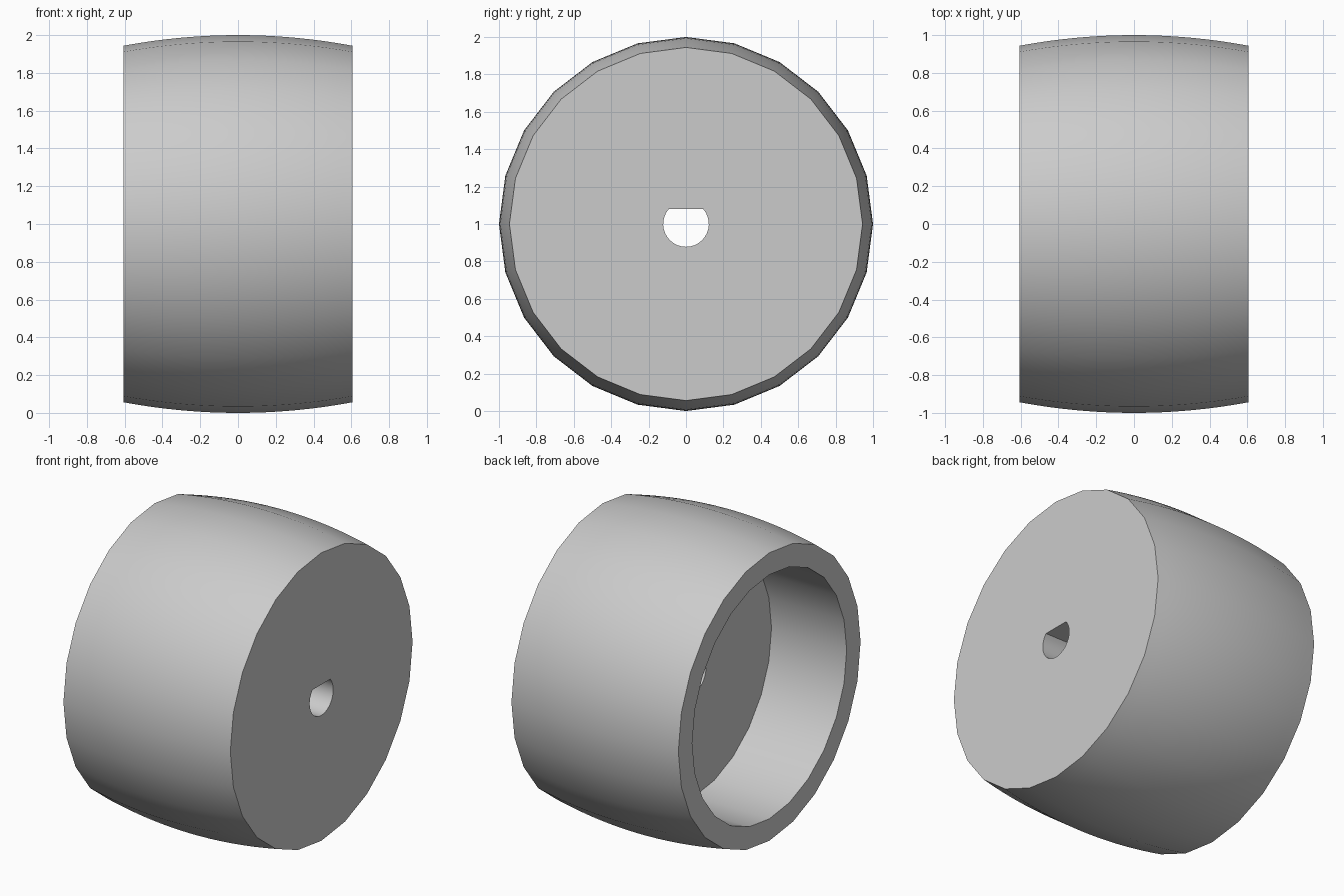
import bpy
import bmesh
from math import sin, cos, pi, asin, radians
from mathutils import Vector

default = bpy.data.objects.get("Cube")
if default:
    bpy.data.objects.remove(default, do_unlink=True)

SIDES = 24
HALF_WIDTH = 0.605
CROWN_RADIUS, EDGE_RADIUS = 1.0, 0.944
BORE_RADIUS = 0.8
FLOOR_X = -0.06
SHAFT_RADIUS, SHAFT_FLAT = 0.122, 0.08

grey = bpy.data.materials.new("light_grey")
grey.use_nodes = True
colour = (0.6, 0.6, 0.6, 1)
grey.diffuse_color = colour
grey.node_tree.nodes["Principled BSDF"].inputs["Base Color"].default_value = colour


def ring(x, radius):
    """Points of a circle around the wheel axis."""
    angles = [2 * pi * i / SIDES for i in range(SIDES)]
    return [Vector((x, radius * cos(a), 1 + radius * sin(a))) for a in angles]


def loft(name, rings):
    """Skin a row of point rings and cap both ends."""
    bm = bmesh.new()
    loops = [[bm.verts.new(p) for p in points] for points in rings]
    count = len(loops[0])
    for a, b in zip(loops, loops[1:]):
        for i in range(count):
            j = (i + 1) % count
            bm.faces.new((a[i], a[j], b[j], b[i]))
    bm.faces.new(loops[0])
    bm.faces.new(loops[-1])
    bmesh.ops.recalc_face_normals(bm, faces=bm.faces)
    mesh = bpy.data.meshes.new(name)
    bm.to_mesh(mesh)
    bm.free()
    mesh.materials.append(grey)
    obj = bpy.data.objects.new(name, mesh)
    bpy.context.collection.objects.link(obj)
    return obj


# Crowned wheel: recess floor, recess wall, rim, then the bulging tread
STEPS = 16
rings = [ring(FLOOR_X, BORE_RADIUS), ring(-HALF_WIDTH, BORE_RADIUS)]
for i in range(STEPS + 1):
    t = 2 * i / STEPS - 1
    rings.append(ring(t * HALF_WIDTH, CROWN_RADIUS - (CROWN_RADIUS - EDGE_RADIUS) * t * t))
wheel = loft("wheel", rings)

# D-shaped shaft hole, flat side up
corner = asin(SHAFT_FLAT / SHAFT_RADIUS)
ARC = 24
angles = [pi - corner + (pi + 2 * corner) * i / ARC for i in range(ARC + 1)]
section = [(SHAFT_RADIUS * cos(a), 1 + SHAFT_RADIUS * sin(a)) for a in angles]
cutter = loft("shaft_hole_cutter", [[Vector((x, y, z)) for y, z in section] for x in (-0.3, 0.9)])
cutter.hide_render = True

cut = wheel.modifiers.new("shaft_hole", "BOOLEAN")
cut.operation = "DIFFERENCE"
cut.solver = "EXACT"
cut.object = cutter
bpy.ops.object.select_all(action="DESELECT")
wheel.select_set(True)
bpy.context.view_layer.objects.active = wheel
bpy.ops.object.modifier_apply(modifier=cut.name)
bpy.data.objects.remove(cutter, do_unlink=True)

bpy.ops.object.shade_smooth_by_angle(angle=radians(30))
